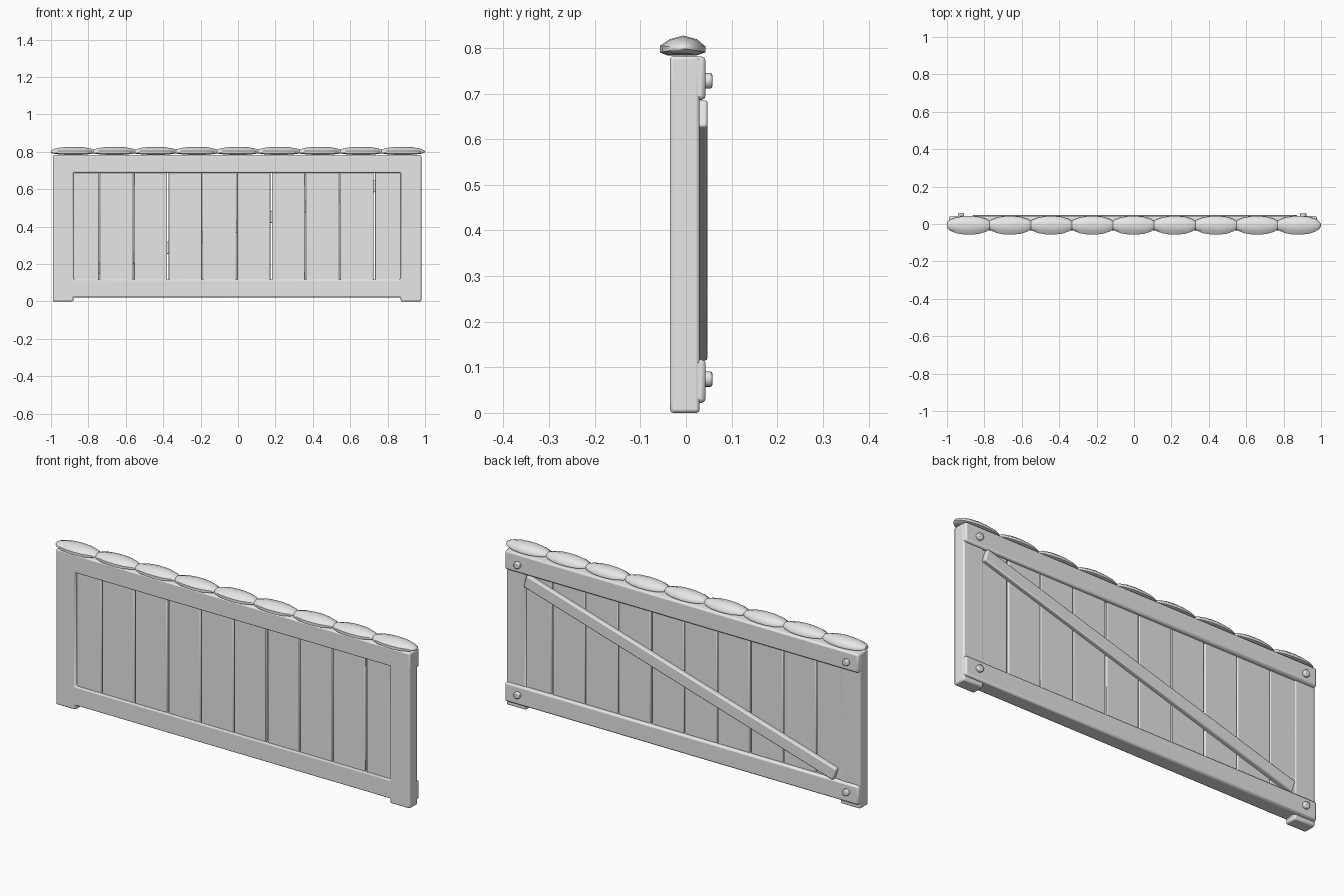
import bpy, bmesh, math
from mathutils import Matrix, Vector

cube = bpy.data.objects.get("Cube")
if cube:
    bpy.data.objects.remove(cube, do_unlink=True)

grey = bpy.data.materials.new("plain_grey")
grey.use_nodes = True
grey.diffuse_color = (0.8, 0.8, 0.8, 1)
grey.node_tree.nodes["Principled BSDF"].inputs["Base Color"].default_value = (0.8, 0.8, 0.8, 1)


def finish(name, bm, bevel=0.0, segments=2, angle=35):
    """Turn a bmesh into a bevelled, smooth-shaded object."""
    bmesh.ops.recalc_face_normals(bm, faces=bm.faces)
    mesh = bpy.data.meshes.new(name)
    bm.to_mesh(mesh)
    bm.free()
    mesh.materials.append(grey)
    ob = bpy.data.objects.new(name, mesh)
    bpy.context.collection.objects.link(ob)
    bpy.ops.object.select_all(action='DESELECT')
    bpy.context.view_layer.objects.active = ob
    ob.select_set(True)
    bpy.ops.object.shade_smooth_by_angle(angle=math.radians(angle))
    if bevel:
        mod = ob.modifiers.new("bevel", 'BEVEL')
        mod.width = bevel
        mod.segments = segments
        mod.limit_method = 'ANGLE'
        mod.angle_limit = math.radians(40)
    return ob


def box(name, low, high, bevel, turn=0.0):
    """Box between two corners, turned about y around its centre."""
    low, high = Vector(low), Vector(high)
    bm = bmesh.new()
    place = (Matrix.Translation((low + high) / 2) @ Matrix.Rotation(turn, 4, 'Y')
             @ Matrix.Diagonal((*(high - low), 1)))
    bmesh.ops.create_cube(bm, size=1, matrix=place)
    return finish(name, bm, bevel)


# One-piece frame: two posts joined by flush rails
xs = [-0.99, -0.88, 0.87, 0.98]
zs = [0, 0.022, 0.118, 0.688, 0.782]
bm = bmesh.new()
grid = [[bm.verts.new((x, -0.035, z)) for z in zs] for x in xs]
for i in range(3):
    for j in range(4):
        if i != 1 or j in (1, 3):
            bm.faces.new((grid[i][j], grid[i + 1][j], grid[i + 1][j + 1], grid[i][j + 1]))
ext = bmesh.ops.extrude_face_region(bm, geom=bm.faces[:])
for v in ext["geom"]:
    if isinstance(v, bmesh.types.BMVert):
        v.co.y = 0.03
# close the shell: the front faces are kept by re-adding them where missing
holes = [e for e in bm.edges if e.is_boundary]
if holes:
    bmesh.ops.holes_fill(bm, edges=holes)
bmesh.ops.dissolve_limit(bm, angle_limit=0.01, verts=bm.verts[:], edges=bm.edges[:])
finish("frame", bm, 0.007)

# Rails that lap over the posts at the back
for name, low, high in (("lower_back_rail", 0.022, 0.117), ("upper_back_rail", 0.686, 0.781)):
    box(name, (-0.989, 0, low), (0.979, 0.043, high), 0.009)

# Upright planks, with every third gap open wider
step = 0.1838
for k in range(10):
    start = -0.926 + step * k
    left_gap = 0.004 if k % 3 == 0 else 0.0015
    right_gap = 0.004 if k % 3 == 2 else 0.0015
    box(f"plank_{k + 1}", (start + left_gap, -0.024, 0.10),
        (start + step - right_gap, 0.025, 0.70), 0.004)

# Diagonal brace across the back
box("diagonal_brace", (-0.895, 0.02, 0.369), (0.902, 0.047, 0.431), 0.005, math.radians(-16.6))

# Round bolt heads at the rail ends
for side, x in (("right", -0.925), ("left", 0.905)):
    for level, z in (("lower", 0.074), ("upper", 0.728)):
        bm = bmesh.new()
        bmesh.ops.create_cone(bm, cap_ends=True, segments=16, radius1=0.017, radius2=0.017,
                              depth=0.025, matrix=Matrix.Translation((x, 0.0455, z))
                              @ Matrix.Rotation(math.pi / 2, 4, 'X'))
        finish(f"{level}_{side}_bolt", bm, 0.005)

# Overlapping pillow-shaped cap stones, lofted along x
section = [(-0.051, 0.006), (-0.03, 0.020), (0, 0.028), (0.03, 0.020), (0.049, 0.004),
           (0.049, -0.009), (0.028, -0.016), (-0.034, -0.016), (-0.051, -0.009)]
stations = [(-1, 0.3), (-0.88, 0.56), (-0.6, 0.84), (-0.25, 0.98), (0.1, 1),
            (0.45, 0.91), (0.75, 0.68), (0.92, 0.42), (1, 0.12)]
for k in range(9):
    bm = bmesh.new()
    rings = []
    for t, s in stations:
        x = -0.88 + 0.22 * k + 0.12 * t
        rings.append([bm.verts.new((x, -0.006 + y * s, 0.799 + z * s)) for y, z in section])
    n = len(section)
    for a, b in zip(rings, rings[1:]):
        for i in range(n):
            bm.faces.new((a[i], a[(i + 1) % n], b[(i + 1) % n], b[i]))
    bm.faces.new(rings[0])
    bm.faces.new(rings[-1])
    finish(f"cap_stone_{k + 1}", bm, angle=50)
